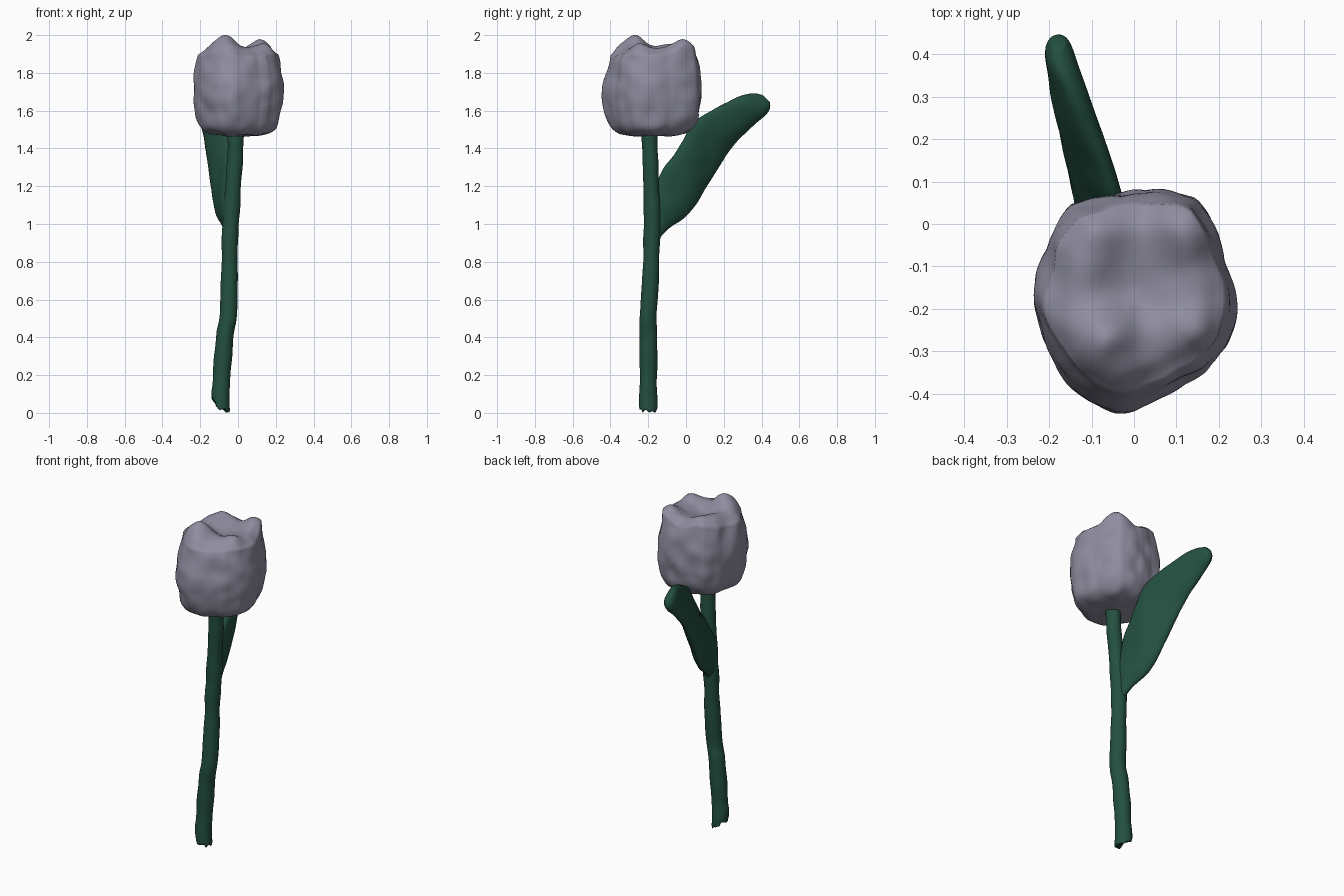
import bpy, bmesh, math, random
from mathutils import Vector, noise

if "Cube" in bpy.data.objects:
    bpy.data.objects.remove(bpy.data.objects["Cube"])

random.seed(4)


def material(name, rgb):
    m = bpy.data.materials.new(name)
    m.diffuse_color = (*rgb, 1)
    m.use_nodes = True
    m.node_tree.nodes["Principled BSDF"].inputs["Base Color"].default_value = m.diffuse_color
    return m


GREEN = material("dark green", (0.017, 0.080, 0.051))
GREY = material("lilac grey", (0.275, 0.268, 0.35))


def smooth_path(keys, steps):
    """Catmull-Rom interpolation through rows of numbers."""
    out = []
    for i in range(len(keys) - 1):
        a, b = keys[max(i - 1, 0)], keys[i]
        c, d = keys[i + 1], keys[min(i + 2, len(keys) - 1)]
        for s in range(steps):
            t = s / steps
            out.append([0.5 * (2 * q + (r - p) * t + (2 * p - 5 * q + 4 * r - w) * t * t
                               + (3 * q - p - 3 * r + w) * t ** 3)
                        for p, q, r, w in zip(a, b, c, d)])
    out.append(list(keys[-1]))
    return out


def loft(name, rings, mat, rough=0.0, scale=10):
    """Skin closed rings of points, cap both ends, add an uneven hand-made surface."""
    bm = bmesh.new()
    rows = [[bm.verts.new(p) for p in ring] for ring in rings]
    n = len(rows[0])
    for a, b in zip(rows, rows[1:]):
        for i in range(n):
            j = (i + 1) % n
            bm.faces.new((a[i], a[j], b[j], b[i]))
    for row in (rows[0], rows[-1]):
        centre = bm.verts.new(sum((v.co for v in row), Vector()) / n)
        for i in range(n):
            bm.faces.new((row[i], row[(i + 1) % n], centre))
    bmesh.ops.recalc_face_normals(bm, faces=bm.faces)
    bm.normal_update()
    moves = [(v, v.normal * rough * noise.noise(v.co * scale)) for v in bm.verts]
    for v, d in moves:
        v.co += d
    mesh = bpy.data.meshes.new(name)
    bm.to_mesh(mesh)
    bm.free()
    mesh.materials.append(mat)
    for p in mesh.polygons:
        p.use_smooth = True
    ob = bpy.data.objects.new(name, mesh)
    bpy.context.collection.objects.link(ob)
    return ob


# stem: x, y, z, radius, with a ragged slanted cut at the foot
stem_keys = [(-.092, -.20, 0.0, .046), (-.092, -.20, .1, .047), (-.082, -.20, .25, .046),
             (-.067, -.20, .42, .047), (-.052, -.20, .52, .046), (-.046, -.19, .7, .043),
             (-.043, -.182, .9, .042), (-.035, -.178, 1.05, .044), (-.025, -.184, 1.2, .041),
             (-.015, -.19, 1.35, .041), (-.010, -.194, 1.5, .042)]
N = 28
foot = [max(0.01, -0.08 * math.cos(2 * math.pi * i / N)) + random.uniform(-.008, .016)
        for i in range(N)]
rings = []
for x, y, z, r in smooth_path(stem_keys, 6):
    ring = []
    for i in range(N):
        a = 2 * math.pi * i / N
        ring.append(Vector((x + r * math.cos(a), y + r * math.sin(a),
                            z + foot[i] * max(0, 1 - z / .15))))
    rings.append(ring)
loft("stem", rings, GREEN, 0.005, 9)

# leaf: lower edge y, z, upper edge y, z, middle x, half thickness, sideways lean
leaf_keys = [(-.150, .92, -.21, 1.00, -.045, .025, .00), (-.105, .97, -.18, 1.16, -.055, .038, .01),
             (-.010, 1.035, -.12, 1.29, -.068, .042, .035), (.070, 1.13, -.05, 1.385, -.076, .042, .048),
             (.155, 1.275, .03, 1.525, -.090, .041, .054), (.255, 1.415, .12, 1.59, -.115, .041, .052),
             (.345, 1.508, .215, 1.64, -.143, .040, .042), (.412, 1.572, .30, 1.68, -.163, .038, .026),
             (.438, 1.612, .36, 1.694, -.174, .032, .012), (.440, 1.645, .405, 1.685, -.178, .018, .0)]
rings = []
for ly, lz, uy, uz, x, th, lean in smooth_path(leaf_keys, 5):
    low, up = Vector((x - lean, ly, lz)), Vector((x + lean, uy, uz))
    mid, half = (low + up) / 2, (up - low) / 2
    side = Vector((1, .25, -.25)).normalized() * th
    rings.append([mid + half * math.cos(2 * math.pi * i / 32)
                  + side * math.sin(2 * math.pi * i / 32) for i in range(32)])
loft("leaf", rings, GREEN, 0.008, 9)

# bloom: outline seen from above, as offsets from the bloom's centre line
CY = -0.18
outline = [(.24, -.17), (.22, -.08), (.192, 0), (.15, .07), (.03, .08), (-.08, .068), (-.15, .05),
           (-.185, 0), (-.22, -.09), (-.24, -.18), (-.21, -.29), (-.17, -.36), (-.11, -.42),
           (-.04, -.445), (.03, -.435), (.12, -.375), (.19, -.33), (.228, -.29)]
polar = sorted((math.atan2(y - CY, x) % (2 * math.pi), math.hypot(x, y - CY) * .98)
               for x, y in outline)
polar = [(polar[-1][0] - 2 * math.pi, polar[-1][1])] + polar \
    + [(polar[0][0] + 2 * math.pi, polar[0][1])]


def reach(a):
    for (a0, r0), (a1, r1) in zip(polar, polar[1:]):
        if a0 <= a <= a1:
            t = (a - a0) / (a1 - a0)
            return r0 + (r1 - r0) * t


# petal edges: each petal's rim steps out over its neighbour
edges = [math.radians(d) for d in (-40, 35, 95, 150, 215, 275, 320)]


def petal_step(a):
    for a0, a1 in zip(edges, edges[1:]):
        if a0 <= a < a1:
            t = (a - a0) / (a1 - a0)
            return 0.02 * (min(1, (1 - t) * 9) * t - 0.45)
    return 0


# broad petal tips that rise out of the closed crown: x, y, height, width
tips = [(-.065, -.275, .086, .075), (.13, .0, .072, .085), (-.10, .0, .048, .085),
        (.13, -.24, .035, .070), (-.13, -.13, .025, .070), (.0, -.15, -.025, .06)]


def crown(x, y):
    return 1.918 + sum(h * math.exp(-((x - tx) ** 2 + (y - ty) ** 2) / w ** 2)
                       for tx, ty, h, w in tips)


def front_slope(a, z):
    """The front petals lean in more than the others."""
    return 1 - 0.07 * max(0, -math.sin(a)) ** 2 * min(1, max(0, (z - 1.74) / .16))


# wall profile: share of the outline, height
wall = [(.20, 1.468), (.46, 1.470), (.68, 1.480), (.84, 1.51), (.935, 1.56), (.985, 1.63),
        (1.0, 1.70), (.985, 1.77), (.945, 1.84), (.885, 1.895)]
M = 120
angles = [2 * math.pi * i / M for i in range(M)]
rings = []
for f, z in smooth_path(wall, 4):
    ring = []
    for a in angles:
        k = (a if a < edges[-1] else a - 2 * math.pi)
        r = f * reach(a) * (1 + petal_step(k) * min(1, max(0, (z - 1.5) * 8)))
        r *= front_slope(a, z)
        x, y = r * math.cos(a), CY + r * math.sin(a)
        lift = max(0, (z - 1.78) / .115) ** 2 * (crown(x, y) - .03 - 1.895)
        ring.append(Vector((x, y, z + lift)))
    rings.append(ring)
for f in (.86, .82, .77, .71, .64, .56, .47, .38, .28, .18, .08):
    ring = []
    for a in angles:
        k = (a if a < edges[-1] else a - 2 * math.pi)
        r = f * reach(a) * (1 + petal_step(k)) * front_slope(a, 1.9)
        x, y = r * math.cos(a), CY + r * math.sin(a)
        ring.append(Vector((x, y, crown(x, y) - .03 * max(0, (f - .68) / .205))))
    rings.append(ring)
loft("bloom", rings, GREY, 0.013, 11)
